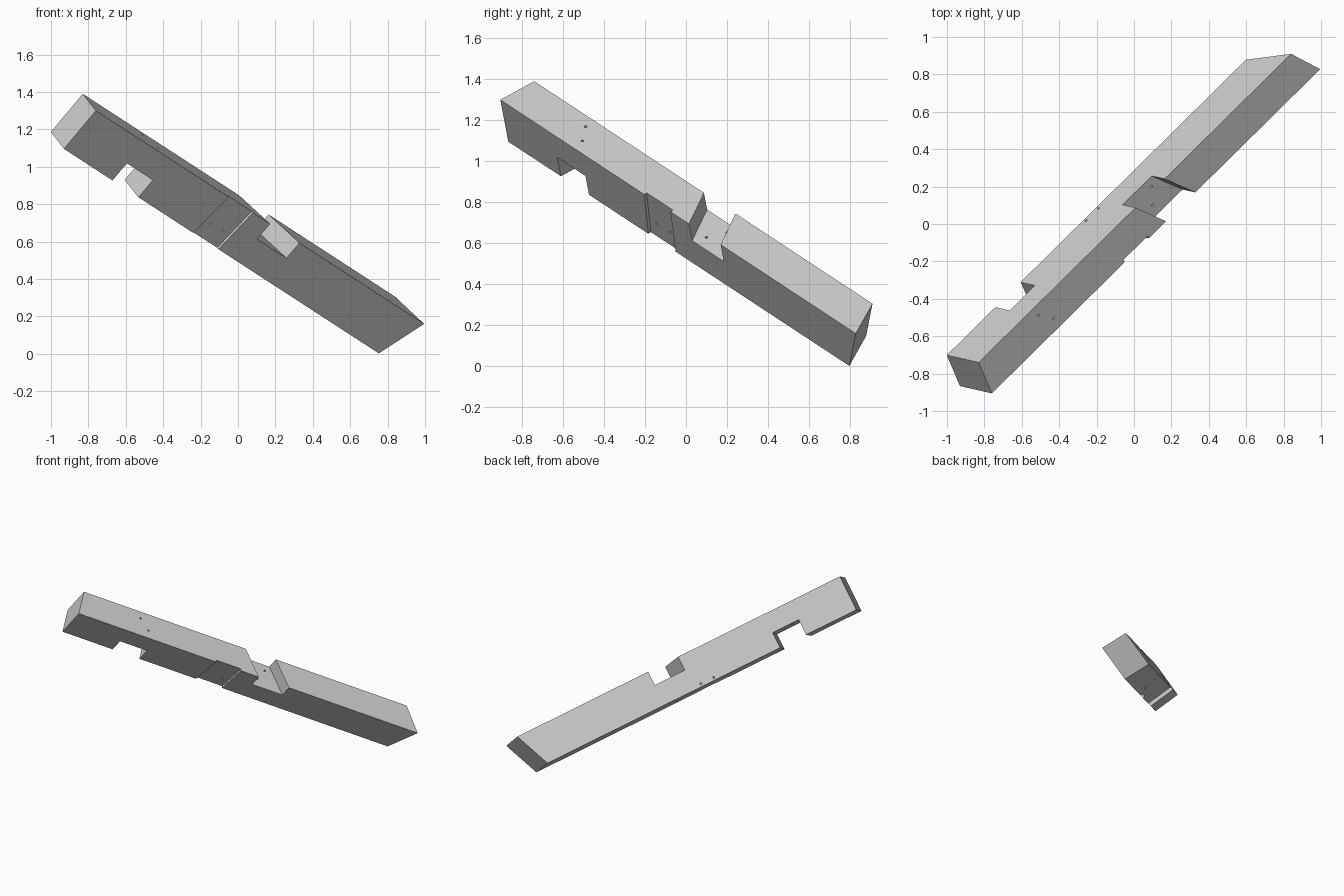
import bpy
import bmesh
from mathutils import Matrix, Vector

cube = bpy.data.objects.get("Cube")
if cube:
    bpy.data.objects.remove(cube)

# Beam frame: local x runs along the beam, y across its thickness, z down its depth
along = Vector((0.646, 0.638, -0.4195)).normalized()
down = Vector((-0.632, 0.149, -0.762))
down = (down - along * down.dot(along)).normalized()
across = down.cross(along)
frame = Matrix((along, across, down)).transposed().to_4x4()
frame.translation = (-0.83, -0.74, 1.39)

THICK, DEPTH = 0.2, 0.269
OVER = 0.05

timber = bpy.data.materials.new("grey_timber")
timber.use_nodes = True
grey = (0.6, 0.6, 0.6, 1)
timber.diffuse_color = grey
timber.node_tree.nodes["Principled BSDF"].inputs["Base Color"].default_value = grey


def add_object(name, bm):
    bmesh.ops.recalc_face_normals(bm, faces=bm.faces)
    mesh = bpy.data.meshes.new(name)
    bm.to_mesh(mesh)
    bm.free()
    mesh.materials.append(timber)
    obj = bpy.data.objects.new(name, mesh)
    bpy.context.collection.objects.link(obj)
    obj.matrix_world = frame
    return obj


def skewed_block(name, start, end, y_range, z_range):
    """Block whose two ends are planes: (offset, slope over y, slope over z)."""
    bm = bmesh.new()
    bmesh.ops.create_cube(bm, size=1)
    for v in bm.verts:
        y = y_range[v.co.y > 0]
        z = z_range[v.co.z > 0]
        offset, slope_y, slope_z = end if v.co.x > 0 else start
        v.co = (offset + slope_y * y + slope_z * z, y, z)
    return add_object(name, bm)


def drill(name, a, b, radius=0.007):
    """Round cutter running a little past both points."""
    a, b = Vector(a), Vector(b)
    axis = b - a
    turn = axis.to_track_quat('Z', 'Y').to_matrix().to_4x4()
    bm = bmesh.new()
    bmesh.ops.create_cone(bm, cap_ends=True, segments=12, radius1=radius, radius2=radius,
                          depth=axis.length + 0.04,
                          matrix=Matrix.Translation((a + b) / 2) @ turn)
    return add_object(name, bm)


# Main timber, nearly square at one end and bevelled both ways at the other
beam = skewed_block("beam", (0, -0.112, 0), (2.586, 0.545, -0.41), (0, THICK), (0, DEPTH))

full_y = (-OVER, THICK + OVER)
cutters = [
    # Lower notch, upper skewed notch, shallow side housing
    skewed_block("lower_notch_cutter", (0.402, -0.11, 0), (0.611, -0.08, 0),
                 full_y, (DEPTH - 0.121, DEPTH + OVER)),
    skewed_block("upper_notch_cutter", (1.297, 0.615, 0), (1.538, 0.62, 0),
                 full_y, (-OVER, 0.108)),
    skewed_block("side_housing_cutter", (1.078, 0, -0.11), (1.278, 0, -0.08),
                 (THICK - 0.016, THICK + OVER), (-OVER, DEPTH + OVER)),
]
# Peg holes through each joint
for x, y in ((0.459, 0.056), (0.53, 0.136)):
    cutters.append(drill("lower_peg_cutter", (x, y, 0), (x, y, DEPTH - 0.121)))
for x, y in ((1.506, 0.048), (1.455, 0.138)):
    cutters.append(drill("upper_peg_cutter", (x, y, 0.108), (x, y, DEPTH)))
for x in (1.114, 1.217):
    cutters.append(drill("side_peg_cutter", (x, THICK - 0.016, 0.179), (x + 0.019, 0, 0.249)))

for cutter in cutters:
    cutter.hide_render = True
    mod = beam.modifiers.new(cutter.name, 'BOOLEAN')
    mod.operation = 'DIFFERENCE'
    mod.solver = 'EXACT'
    mod.object = cutter

# Bake the cuts and discard the cutters
bpy.context.view_layer.update()
cut_mesh = bpy.data.meshes.new_from_object(
    beam.evaluated_get(bpy.context.evaluated_depsgraph_get()))
beam.modifiers.clear()
beam.data = cut_mesh
cut_mesh.materials.clear()
cut_mesh.materials.append(timber)
for poly in cut_mesh.polygons:
    poly.material_index = 0
for cutter in cutters:
    bpy.data.objects.remove(cutter)
